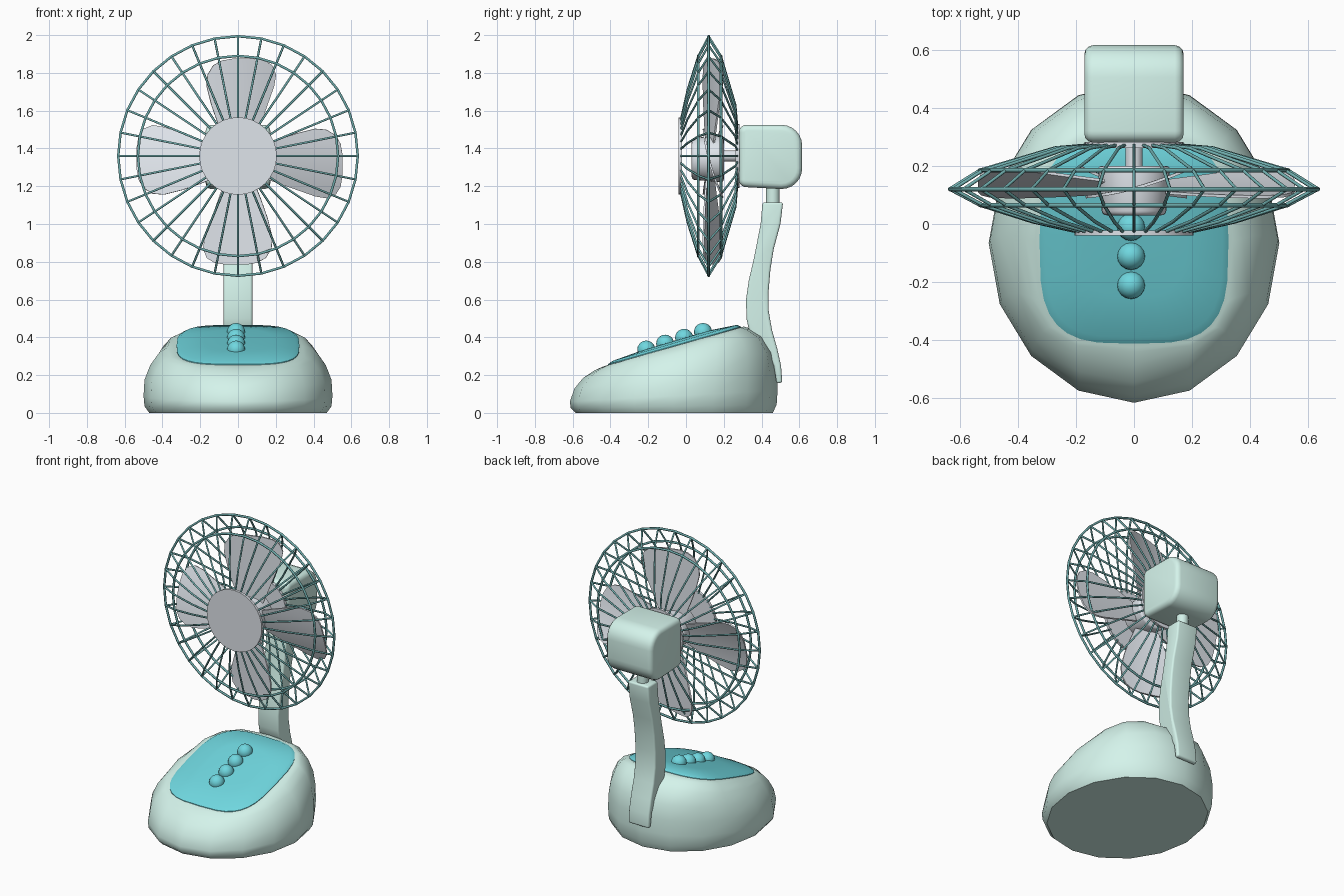
import bpy, bmesh
from math import sin, cos, pi
from mathutils import Matrix, Vector

if "Cube" in bpy.data.objects:
    bpy.data.objects.remove(bpy.data.objects["Cube"])


def mat(name, rgb):
    m = bpy.data.materials.new(name)
    m.diffuse_color = (*rgb, 1)
    m.use_nodes = True
    m.node_tree.nodes["Principled BSDF"].inputs["Base Color"].default_value = m.diffuse_color
    return m


MINT = mat("mint", (0.66, 0.90, 0.83))
CYAN = mat("cyan", (0.16, 0.68, 0.74))
WIRE = mat("dark_teal", (0.16, 0.42, 0.42))
PALE = mat("pale_grey", (0.74, 0.78, 0.83))


def finish(name, bm, material, angle=40, bevel=0):
    bmesh.ops.recalc_face_normals(bm, faces=bm.faces)
    me = bpy.data.meshes.new(name)
    bm.to_mesh(me)
    bm.free()
    me.materials.append(material)
    ob = bpy.data.objects.new(name, me)
    bpy.context.collection.objects.link(ob)
    bpy.ops.object.select_all(action='DESELECT')
    ob.select_set(True)
    bpy.context.view_layer.objects.active = ob
    if bevel:
        b = ob.modifiers.new("bevel", 'BEVEL')
        b.width, b.segments, b.limit_method = bevel, 3, 'ANGLE'
        b.angle_limit = 0.9
        bpy.ops.object.modifier_apply(modifier="bevel")
    bpy.ops.object.shade_smooth_by_angle(angle=angle * pi / 180)
    return ob


def loft(name, rings, n, material, angle=40):
    """rings: half width, y front, y back, z front, z back, squareness"""
    bm = bmesh.new()
    loops = []
    for a, y0, y1, z0, z1, p in rings:
        loop = []
        for i in range(n):
            s, c = sin(2 * pi * i / n), -cos(2 * pi * i / n)
            s = abs(s) ** (2 / p) * (1 if s > 0 else -1)
            c = abs(c) ** (2 / p) * (1 if c > 0 else -1)
            k = (c + 1) / 2
            loop.append(bm.verts.new((a * s, y0 + (y1 - y0) * k, z0 + (z1 - z0) * k)))
        loops.append(loop)
    for l0, l1 in zip(loops, loops[1:]):
        for i in range(n):
            j = (i + 1) % n
            bm.faces.new((l0[i], l0[j], l1[j], l1[i]))
    bm.faces.new(loops[0])
    bm.faces.new(loops[-1])
    return finish(name, bm, material, angle)


def extrude_x(name, pts, half, material, bevel):
    """side profile (y, z) extruded symmetrically along x"""
    bm = bmesh.new()
    f = bm.faces.new([bm.verts.new((-half, y, z)) for y, z in pts])
    g = bmesh.ops.extrude_face_region(bm, geom=[f])['geom']
    bmesh.ops.translate(bm, vec=(2 * half, 0, 0),
                        verts=[v for v in g if isinstance(v, bmesh.types.BMVert)])
    return finish(name, bm, material, 40, bevel)


def cyl_y(name, r0, r1, y0, y1, z, material, n=32, bevel=0):
    bm = bmesh.new()
    m = Matrix.Translation((0, (y0 + y1) / 2, z)) @ Matrix.Rotation(-pi / 2, 4, 'X')
    bmesh.ops.create_cone(bm, cap_ends=True, segments=n, radius1=r0, radius2=r1,
                          depth=y1 - y0, matrix=m)
    return finish(name, bm, material, 40, bevel)


# wedge-shaped base with a sloping top
loft("base", [(.47, -.585, .46, 0, 0, 2), (.495, -.61, .48, .025, .045, 2),
              (.50, -.615, .485, .06, .12, 2), (.495, -.59, .483, .13, .22, 2),
              (.465, -.545, .465, .185, .32, 2.1), (.42, -.485, .41, .225, .405, 2.4),
              (.375, -.44, .34, .245, .447, 2.9), (.34, -.425, .305, .25, .457, 3.3)],
     16, MINT)

# domed control panel
loft("control_panel", [(.325, -.412, .29, .23, .43, 3.4), (.325, -.412, .29, .258, .456, 3.4),
                       (.305, -.39, .27, .275, .466, 3.4), (.18, -.25, .14, .325, .440, 3),
                       (.06, -.12, .0, .365, .401, 2.5)], 32, CYAN)

# row of round buttons
for i in range(4):
    bm = bmesh.new()
    bmesh.ops.create_uvsphere(bm, u_segments=16, v_segments=10, radius=.048,
                              matrix=Matrix.Translation((-.01, -.21 + .1 * i, .335 + .031 * i)))
    finish(f"button_{i + 1}", bm, CYAN)

# curved neck and swivel pin
extrude_x("neck", [(.405, 1.115), (.395, 1.0), (.36, .82), (.332, .7), (.318, .6), (.32, .5),
                   (.335, .43), (.42, .34), (.465, .25), (.48, .155), (.51, .16), (.503, .25),
                   (.483, .34), (.455, .44), (.438, .54), (.437, .64), (.447, .76),
                   (.465, .87), (.5, 1.0), (.514, 1.115)], .076, MINT, .012)
bm = bmesh.new()
bmesh.ops.create_cone(bm, cap_ends=True, segments=20, radius1=.036, radius2=.036, depth=.16,
                      matrix=Matrix.Translation((0, .46, 1.14)))
finish("swivel_pin", bm, MINT)

# motor housing, rounder at the back
prof = []
for cy, cz, r, a0 in ((.505, 1.415, .11, 0), (.32, 1.485, .04, 1),
                      (.32, 1.235, .04, 2), (.505, 1.295, .11, 3)):
    for i in range(7):
        t = (a0 + i / 6) * pi / 2
        prof.append((cy + r * cos(t), cz + r * sin(t)))
extrude_x("motor_housing", prof, .171, MINT, .03)

# hub, shaft and cage caps
cyl_y("blade_hub", .11, .125, .03, .2, 1.345, PALE, bevel=.015)
cyl_y("shaft", .03, .03, .19, .3, 1.36, PALE)
cyl_y("front_cap", .205, .205, -.04, -.022, 1.36, PALE)
cyl_y("rear_cap", .17, .17, .262, .282, 1.36, PALE)

# four pitched blades: radius, trailing side, leading side
ROWS = [(.10, -.075, .075), (.2, -.115, .11), (.3, -.15, .145), (.4, -.175, .18),
        (.46, -.17, .19), (.51, -.14, .17), (.535, -.095, .13), (.545, -.04, .07)]
for k in range(4):
    bm = bmesh.new()
    rows = []
    for r, w0, w1 in ROWS:
        row = []
        for j in range(7):
            w = w0 + (w1 - w0) * j / 6
            row.append(bm.verts.new((w, .13 + .27 * w + .5 * w * w, r)))
        rows.append(row)
    for a, b in zip(rows, rows[1:]):
        for j in range(6):
            bm.faces.new((a[j], a[j + 1], b[j + 1], b[j]))
    bmesh.ops.recalc_face_normals(bm, faces=bm.faces)
    bmesh.ops.solidify(bm, geom=bm.faces[:], thickness=.01)
    bm.transform(Matrix.Translation((.008, 0, 1.33)) @ Matrix.Rotation(k * pi / 2, 4, 'Y'))
    finish(f"blade_{k + 1}", bm, PALE)


def wires(name, paths, radius):
    cu = bpy.data.curves.new(name, 'CURVE')
    cu.dimensions = '3D'
    cu.bevel_depth, cu.bevel_resolution = radius, 1
    for pts, closed in paths:
        s = cu.splines.new('POLY')
        s.points.add(len(pts) - 1)
        for p, co in zip(s.points, pts):
            p.co = (*co, 1)
        s.use_cyclic_u = closed
    cu.materials.append(WIRE)
    bpy.context.collection.objects.link(bpy.data.objects.new(name, cu))


def polar(r, y, i, n=32):
    t = 2 * pi * i / n
    return Vector((r * sin(t), y, 1.36 + r * cos(t)))


# wire cage: spokes front and back, plus hoops
FRONT = [(.18, -.03), (.35, .008), (.53, .065), (.634, .12)]
REAR = [(.15, .272), (.27, .262), (.53, .185), (.634, .12)]
wires("cage_spokes", [([polar(r, y, i) for r, y in side], False)
                      for side in (FRONT, REAR) for i in range(32)], .006)
wires("cage_hoops", [([polar(r, y, i) for i in range(32)], True)
                     for r, y in (FRONT[2], FRONT[3], REAR[2])], .0075)
